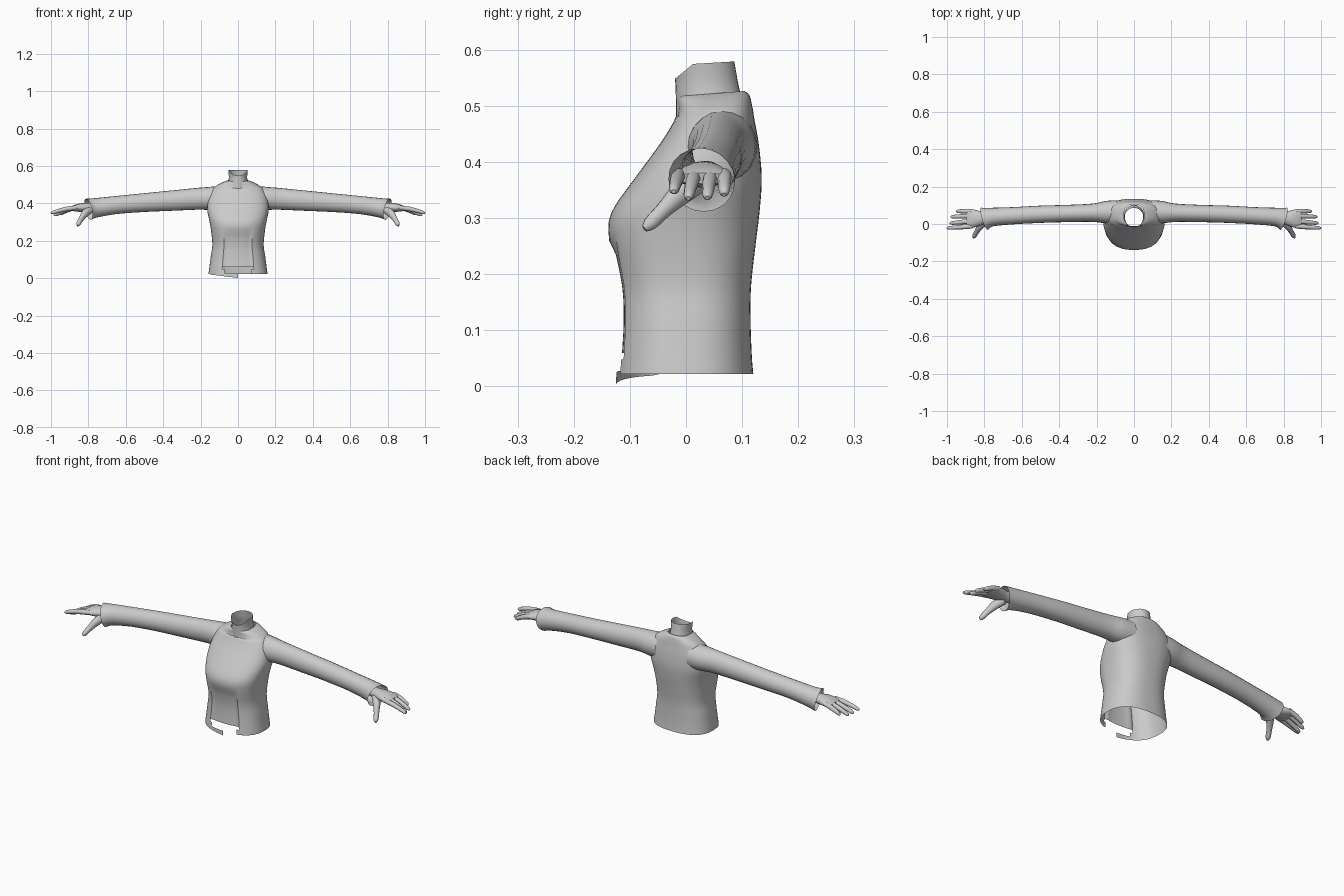
import bpy, bmesh
from math import cos, sin, pi, copysign
from mathutils import Vector

cube = bpy.data.objects.get("Cube")
if cube:
    bpy.data.objects.remove(cube, do_unlink=True)

grey = bpy.data.materials.new("plain_grey")
grey.use_nodes = True
grey.diffuse_color = (0.6, 0.6, 0.6, 1)
grey.node_tree.nodes["Principled BSDF"].inputs["Base Color"].default_value = (0.6, 0.6, 0.6, 1)


def finish(name, bm, angle=0.6):
    mesh = bpy.data.meshes.new(name)
    bmesh.ops.recalc_face_normals(bm, faces=bm.faces)
    bm.to_mesh(mesh)
    bm.free()
    mesh.materials.append(grey)
    obj = bpy.data.objects.new(name, mesh)
    bpy.context.collection.objects.link(obj)
    bpy.ops.object.select_all(action="DESELECT")
    obj.select_set(True)
    bpy.context.view_layer.objects.active = obj
    bpy.ops.object.shade_smooth_by_angle(angle=angle)
    return obj


def smooth_stations(stations, steps):
    """Catmull-Rom interpolation between stations."""
    out = []
    last = len(stations) - 1
    for i in range(last):
        a, b, c, d = (stations[min(max(j, 0), last)] for j in (i - 1, i, i + 1, i + 2))
        for k in range(steps):
            t = k / steps
            out.append([q + t / 2 * (r - p + t * (2*p - 5*q + 4*r - s + t * (3*(q - r) + s - p)))
                        for p, q, r, s in zip(a, b, c, d)])
    return out + [list(stations[-1])]


def bridge(bm, rings, keep=lambda centre: True):
    n = len(rings[0])
    for lower, upper in zip(rings, rings[1:]):
        for i in range(n):
            quad = [lower[i], lower[(i + 1) % n], upper[(i + 1) % n], upper[i]]
            if keep(sum((v.co for v in quad), Vector()) / 4):
                bm.faces.new(quad)


def body_loft(name, stations, power, sides, warp, keep=lambda c: True):
    """Open vertical loft; station = height, half width, front y, back y."""
    bm = bmesh.new()
    rings = []
    for z, w, front, back in smooth_stations(stations, 3):
        ring = []
        for i in range(sides):
            a = 2 * pi * i / sides
            c, s = (copysign(abs(f(a)) ** (2 / power), f(a)) for f in (cos, sin))
            ring.append(bm.verts.new((w * c, (front + back) / 2 + (back - front) / 2 * s, z)))
        rings.append(ring)
    bridge(bm, rings, keep)
    for v in bm.verts:
        v.co = warp(v.co)
    bmesh.ops.delete(bm, geom=[v for v in bm.verts if not v.link_faces], context="VERTS")
    return finish(name, bm)


def limb(name, points, side, sides=12, steps=3, capped=True):
    """Tube along a path; point = x, y, z, sideways radius, upright radius."""
    bm = bmesh.new()
    path = smooth_stations(points, steps)
    rings = []
    for i, p in enumerate(path):
        along = (Vector(path[min(i + 1, len(path) - 1)][:3]) - Vector(path[max(i - 1, 0)][:3])).normalized()
        across = along.cross(Vector((0, 0, 1))).normalized()
        up = across.cross(along)
        ring = []
        for k in range(sides):
            a = 2 * pi * k / sides
            co = Vector(p[:3]) + across * cos(a) * p[3] + up * sin(a) * p[4]
            ring.append(bm.verts.new((co.x * side, co.y, co.z)))
        rings.append(ring)
    bridge(bm, rings)
    if capped:
        bm.faces.new(rings[-1])
    return finish(name, bm, 0.8)


# Jacket body with a recessed front panel and a broken hem
def jacket_warp(co):
    x, y, z = co
    if y < -0.05 and -0.17 < x < 0.005:
        z -= 0.021 * (1 + x / 0.17) * max(0, 1 - (co.z - 0.022) / 0.015)
    if y < -0.08 and abs(x) < 0.075 and 0.05 < co.z < 0.24:
        y += 0.008
    if co.z > 0.48:
        z += 0.08 * (y - 0.06)
    return Vector((x, y, max(z, 0)))


def jacket_keep(c):
    in_front = c.y < -0.08 and abs(c.x) < 0.078
    gap = 0.032 < c.z < 0.06
    notch = c.z < 0.06 and c.x > -0.01
    return not (in_front and (gap or notch))


body_loft("jacket_body", [
    (0.022, 0.158, -0.125, 0.12), (0.032, 0.157, -0.124, 0.119),
    (0.06, 0.153, -0.122, 0.117), (0.12, 0.145, -0.119, 0.115),
    (0.18, 0.137, -0.122, 0.116), (0.26, 0.145, -0.137, 0.125),
    (0.31, 0.154, -0.133, 0.131), (0.37, 0.165, -0.092, 0.135),
    (0.43, 0.158, -0.048, 0.130), (0.47, 0.14, -0.023, 0.123),
    (0.495, 0.115, -0.014, 0.118), (0.515, 0.078, -0.014, 0.113),
    (0.523, 0.054, -0.012, 0.104)], 2.5, 64, jacket_warp, jacket_keep)


# Open neck with a dip at the front of the rim
def neck_warp(co):
    rise = max(0, (co.z - 0.54) / 0.034)
    dip = -0.026 * max(0, (0.012 - co.y) / 0.032)
    return Vector((co.x, co.y, co.z + rise * (dip + 0.06 * max(0, co.y))))


body_loft("neck", [(0.48, 0.055, -0.018, 0.102), (0.51, 0.052, -0.018, 0.1),
                   (0.54, 0.049, -0.019, 0.093), (0.574, 0.052, -0.02, 0.086)],
          2, 32, neck_warp)

# Sleeves and hands, the same on both sides
fingers = {
    "index_finger": (-0.012, 1.0, -0.022, 0.347),
    "middle_finger": (0.016, 0.985, 0.004, 0.335),
    "ring_finger": (0.044, 0.98, 0.038, 0.336),
    "little_finger": (0.069, 0.95, 0.068, 0.342),
}
for label, side in (("left", 1), ("right", -1)):
    limb(label + "_sleeve", [
        (0.09, 0.065, 0.427, 0.062, 0.066), (0.15, 0.063, 0.426, 0.06, 0.062),
        (0.22, 0.06, 0.424, 0.049, 0.058), (0.36, 0.056, 0.414, 0.046, 0.054),
        (0.5, 0.052, 0.404, 0.046, 0.05), (0.65, 0.044, 0.391, 0.046, 0.048),
        (0.76, 0.037, 0.376, 0.05, 0.052), (0.8, 0.028, 0.368, 0.062, 0.058)],
        side, 20, 3, False)
    limb(label + "_palm", [
        (0.76, 0.037, 0.378, 0.028, 0.024), (0.8, 0.033, 0.378, 0.032, 0.024),
        (0.84, 0.03, 0.377, 0.044, 0.023), (0.875, 0.029, 0.374, 0.052, 0.017),
        (0.895, 0.029, 0.371, 0.049, 0.01)], side, 16)
    limb(label + "_thumb", [
        (0.795, 0.02, 0.365, 0.021, 0.022), (0.82, -0.01, 0.343, 0.018, 0.021),
        (0.84, -0.04, 0.314, 0.013, 0.015), (0.853, -0.063, 0.291, 0.012, 0.013),
        (0.858, -0.074, 0.281, 0.005, 0.006)], side)
    for name, (root, tip_x, tip_y, tip_z) in fingers.items():
        base, tip = Vector((0.865, root, 0.377)), Vector((tip_x, tip_y, tip_z))
        path = []
        for t, r in ((0, 0.012), (0.35, 0.0125), (0.7, 0.011), (0.92, 0.009), (1, 0.004)):
            p = base.lerp(tip, t)
            path.append((p.x, p.y, p.z + 0.02 * t * (1 - t), r, r))
        limb(label + "_" + name, path, side, 10, 2)
